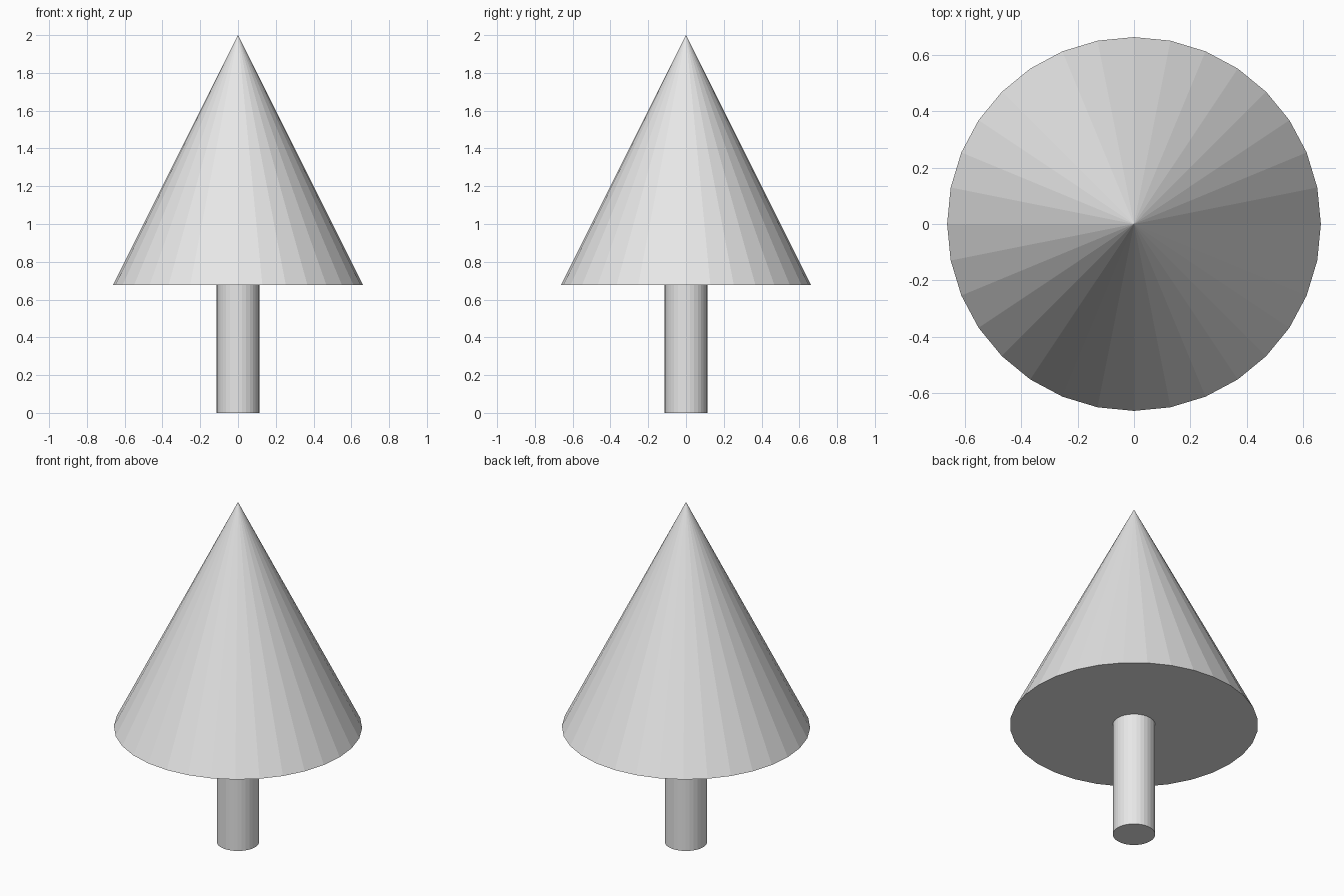
import bpy

cube = bpy.data.objects.get("Cube")
if cube:
    bpy.data.objects.remove(cube, do_unlink=True)

SIDES = 32
BRIM_Z, TIP_Z = 0.676, 2.0
CROWN_RADIUS, TRUNK_RADIUS = 0.662, 0.113
TRUNK_TOP = BRIM_Z + 0.02

# Single plain grey for the whole tree
grey = bpy.data.materials.new("light grey")
grey.use_nodes = True
colour = (0.8, 0.8, 0.8, 1.0)
grey.diffuse_color = colour
grey.node_tree.nodes["Principled BSDF"].inputs["Base Color"].default_value = colour


def finish(name):
    part = bpy.context.object
    part.name = part.data.name = name
    part.data.materials.clear()
    part.data.materials.append(grey)
    bpy.ops.object.shade_flat()


# Trunk, sunk slightly into the crown
bpy.ops.mesh.primitive_cylinder_add(vertices=SIDES, radius=TRUNK_RADIUS,
                                    depth=TRUNK_TOP, location=(0, 0, TRUNK_TOP / 2))
finish("trunk")

# Crown, a faceted cone with a closed base
bpy.ops.mesh.primitive_cone_add(vertices=SIDES, radius1=CROWN_RADIUS, radius2=0,
                                depth=TIP_Z - BRIM_Z,
                                location=(0, 0, (TIP_Z + BRIM_Z) / 2))
finish("crown")
